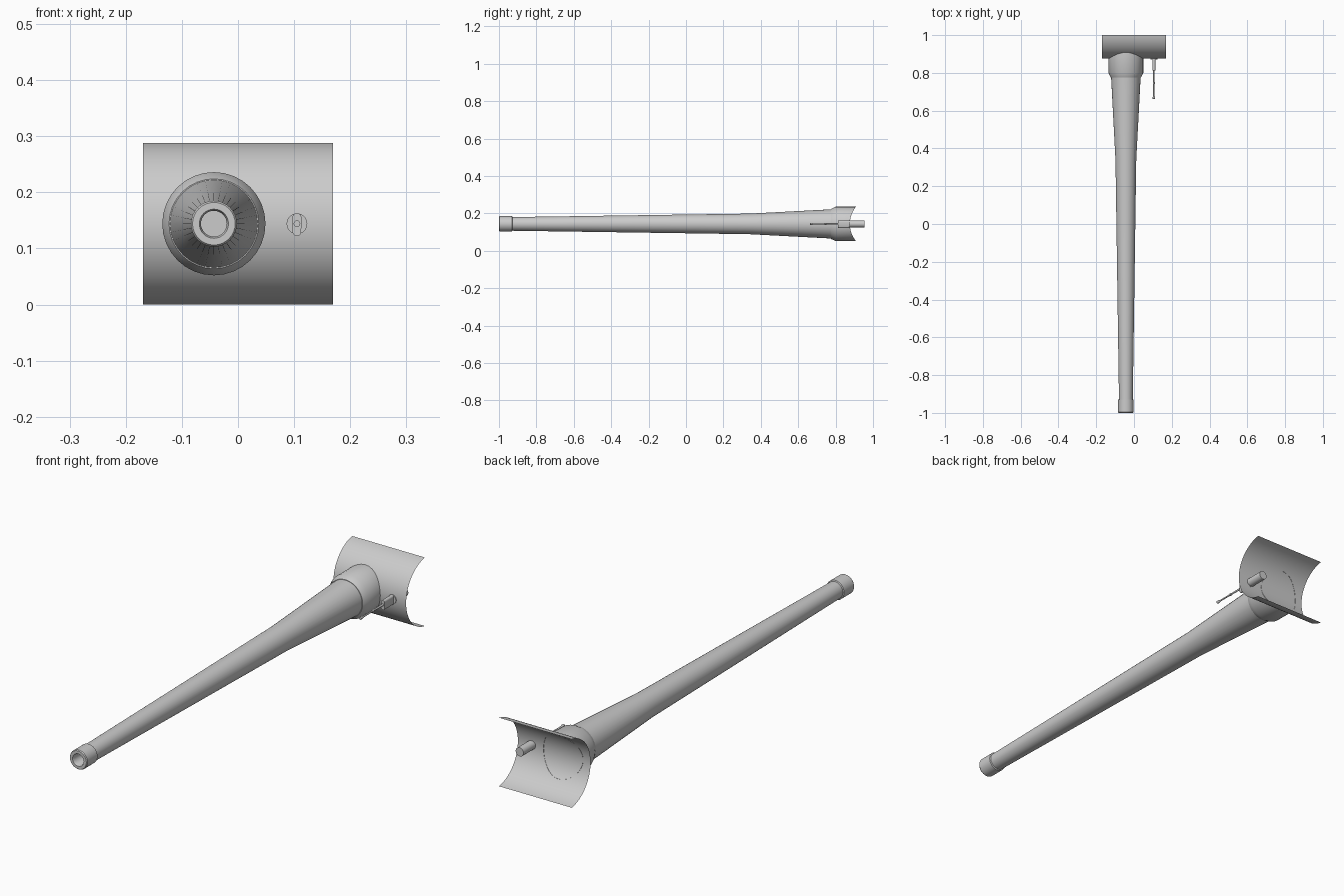
import bpy, bmesh, math

if "Cube" in bpy.data.objects:
    bpy.data.objects.remove(bpy.data.objects["Cube"])

CZ = 0.144                    # height of the gun axis
MANTLET_R = 0.1452            # curve of the mantlet plate
MANTLET_FRONT = 0.875
GUN_X, COAX_X = -0.043, 0.105

steel = bpy.data.materials.new("grey_steel")
steel.diffuse_color = (0.6, 0.6, 0.6, 1)
steel.use_nodes = True
steel.node_tree.nodes["Principled BSDF"].inputs["Base Color"].default_value = steel.diffuse_color


def plate_y(dz):
    """Depth of the mantlet surface at a height offset from the axis."""
    return MANTLET_FRONT + MANTLET_R - math.sqrt(max(0, MANTLET_R ** 2 - dz ** 2))


def finish(name, bm, angle=30, closed=True):
    if closed:
        bmesh.ops.recalc_face_normals(bm, faces=bm.faces)
    mesh = bpy.data.meshes.new(name)
    bm.to_mesh(mesh)
    bm.free()
    mesh.materials.append(steel)
    ob = bpy.data.objects.new(name, mesh)
    bpy.context.collection.objects.link(ob)
    bpy.ops.object.select_all(action='DESELECT')
    bpy.context.view_layer.objects.active = ob
    ob.select_set(True)
    bpy.ops.object.shade_smooth_by_angle(angle=math.radians(angle))
    return ob


def lathe(name, x, profile, sides=32, cap_first=True, cap_last=True, fit_last=False):
    """Turn (y, radius) points round an axis along y; fit_last trims the end to the plate."""
    bm = bmesh.new()
    rings = []
    for k, (y, r) in enumerate(profile):
        ring = []
        for i in range(sides):
            a = 2 * math.pi * i / sides
            dz = r * math.sin(a)
            yy = plate_y(dz) + 0.001 if fit_last and k == len(profile) - 1 else y
            ring.append(bm.verts.new((x + r * math.cos(a), yy, CZ + dz)))
        rings.append(ring)
    for a, b in zip(rings, rings[1:]):
        for i in range(sides):
            j = (i + 1) % sides
            bm.faces.new((a[i], a[j], b[j], b[i]))
    if cap_first:
        bm.faces.new(rings[0])
    if cap_last:
        bm.faces.new(rings[-1])
    return finish(name, bm)


# Curved mantlet plate: a thin open sheet bulging to the front
bm = bmesh.new()
steps = 32
half = math.asin(0.144 / MANTLET_R)
rows = []
for i in range(steps + 1):
    a = -half + 2 * half * i / steps
    y = MANTLET_FRONT + MANTLET_R * (1 - math.cos(a))
    y = min(y, 1.0)
    z = CZ + MANTLET_R * math.sin(a)
    rows.append([bm.verts.new((x, y, z)) for x in (-0.169, 0.169)])
for a, b in zip(rows, rows[1:]):
    bm.faces.new((a[0], a[1], b[1], b[0]))
finish("mantlet_plate", bm, closed=False)

# Main barrel with hollow muzzle ring
lathe("main_barrel", GUN_X, [
    (-0.90, 0.023), (-0.992, 0.023), (-1.0, 0.026), (-1.0, 0.038), (-0.996, 0.041),
    (-0.930, 0.041), (-0.928, 0.0365), (0.34, 0.055), (0.775, 0.078)],
    cap_last=False)

# Collar that joins the barrel to the plate
lathe("barrel_collar", GUN_X, [
    (0.775, 0.070), (0.775, 0.080), (0.80, 0.092), (0.90, 0.092)],
    cap_first=False, cap_last=False, fit_last=True)

# Secondary gun: mount through the plate, then the thin barrel
lathe("secondary_gun_mount", COAX_X, [(0.872, 0.0185), (0.955, 0.0185)], sides=20)
lathe("secondary_gun_barrel", COAX_X, [
    (0.662, 0.003), (0.662, 0.006), (0.672, 0.006), (0.680, 0.0035), (0.738, 0.0035),
    (0.741, 0.0055), (0.750, 0.0055), (0.753, 0.0035), (0.812, 0.0045), (0.88, 0.0045)],
    sides=12)

# Secondary gun jacket: tall rounded sleeve
bm = bmesh.new()
front, back = [], []
for i in range(20):
    a = 2 * math.pi * i / 20
    dz = 0.008 * math.sin(a) + (0.011 if i <= 10 else -0.014)
    x = COAX_X + 0.008 * math.cos(a)
    front.append(bm.verts.new((x, 0.812, CZ + dz)))
    back.append(bm.verts.new((x, 0.878, CZ + dz)))
bm.faces.new(front)
bm.faces.new(back)
for i in range(20):
    j = (i + 1) % 20
    bm.faces.new((front[i], front[j], back[j], back[i]))
finish("secondary_gun_jacket", bm)
